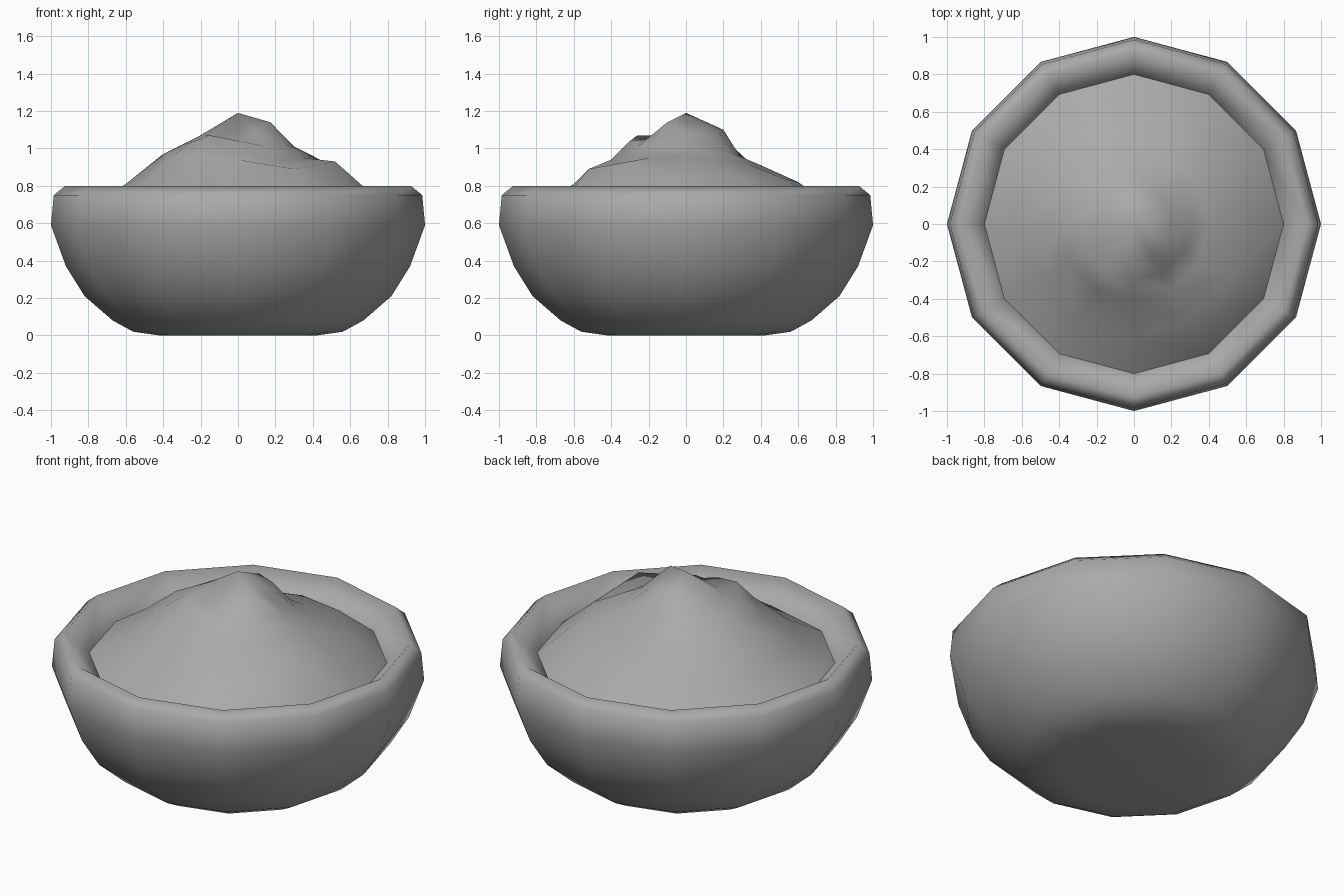
import bpy
import bmesh
from math import cos, sin, tau

cube = bpy.data.objects.get("Cube")
if cube:
    bpy.data.objects.remove(cube)

SIDES = 12

grey = bpy.data.materials.new("plain_grey")
grey.use_nodes = True
grey.diffuse_color = (0.4, 0.4, 0.4, 1)
grey.node_tree.nodes["Principled BSDF"].inputs["Base Color"].default_value = (0.4, 0.4, 0.4, 1)


def build_rings(name, rings, start_z, end_z=None):
    """Join rings of (radius, heights) outward from a centre point."""
    bm = bmesh.new()
    loops = []
    for radius, heights in rings:
        loops.append([bm.verts.new((radius * cos(tau * i / SIDES),
                                    radius * sin(tau * i / SIDES), z))
                      for i, z in enumerate(heights)])
    for a, b in zip(loops, loops[1:]):
        for i in range(SIDES):
            j = (i + 1) % SIDES
            bm.faces.new((a[i], b[i], b[j], a[j]))
    caps = [(loops[0], start_z)]
    if end_z is not None:
        caps.append((loops[-1], end_z))
    for k, (loop, z) in enumerate(caps):
        centre = bm.verts.new((0, 0, z))
        for i in range(SIDES):
            pair = (loop[i], loop[(i + 1) % SIDES])
            bm.faces.new((centre, *(pair if k == 0 else pair[::-1])))
    if end_z is not None:
        bmesh.ops.recalc_face_normals(bm, faces=bm.faces)
    for face in bm.faces:
        face.smooth = True
    mesh = bpy.data.meshes.new(name)
    bm.to_mesh(mesh)
    bm.free()
    mesh.materials.append(grey)
    obj = bpy.data.objects.new(name, mesh)
    bpy.context.collection.objects.link(obj)
    return obj


# Bowl: outer wall, rim and sloping inner wall
profile = [(0.42, 0), (0.56, 0.02), (0.67, 0.08), (0.82, 0.21), (0.92, 0.37),
           (1.0, 0.59), (0.985, 0.75), (0.925, 0.8),
           (0.79, 0.67), (0.74, 0.5), (0.5, 0.2)]
build_rings("bowl", [(r, [z] * SIDES) for r, z in profile], 0, 0.12)

# Heaped filling: peak, a notched ridge in front of it, and a shoulder
mound = [
    (0.2, [1.08, 1.08, 1.09, 1.1, 1.08, 1.07, 1.07, 1.07, 1.05, 1.05, 1.08, 1.14]),
    (0.3, [1.01, 1.0, 0.97, 0.94, 1.0, 1.0, 1.02, 1.03, 1.07, 1.04, 1.01, 1.02]),
    (0.4, [0.96, 0.93, 0.91, 0.91, 0.92, 0.94, 0.97, 0.96, 0.96, 0.94, 0.92, 0.95]),
    (0.6, [0.85, 0.85, 0.84, 0.82, 0.81, 0.8, 0.81, 0.8, 0.79, 0.81, 0.89, 0.93]),
    (0.8, [0.68] * SIDES),
]
build_rings("filling", mound, 1.19)
